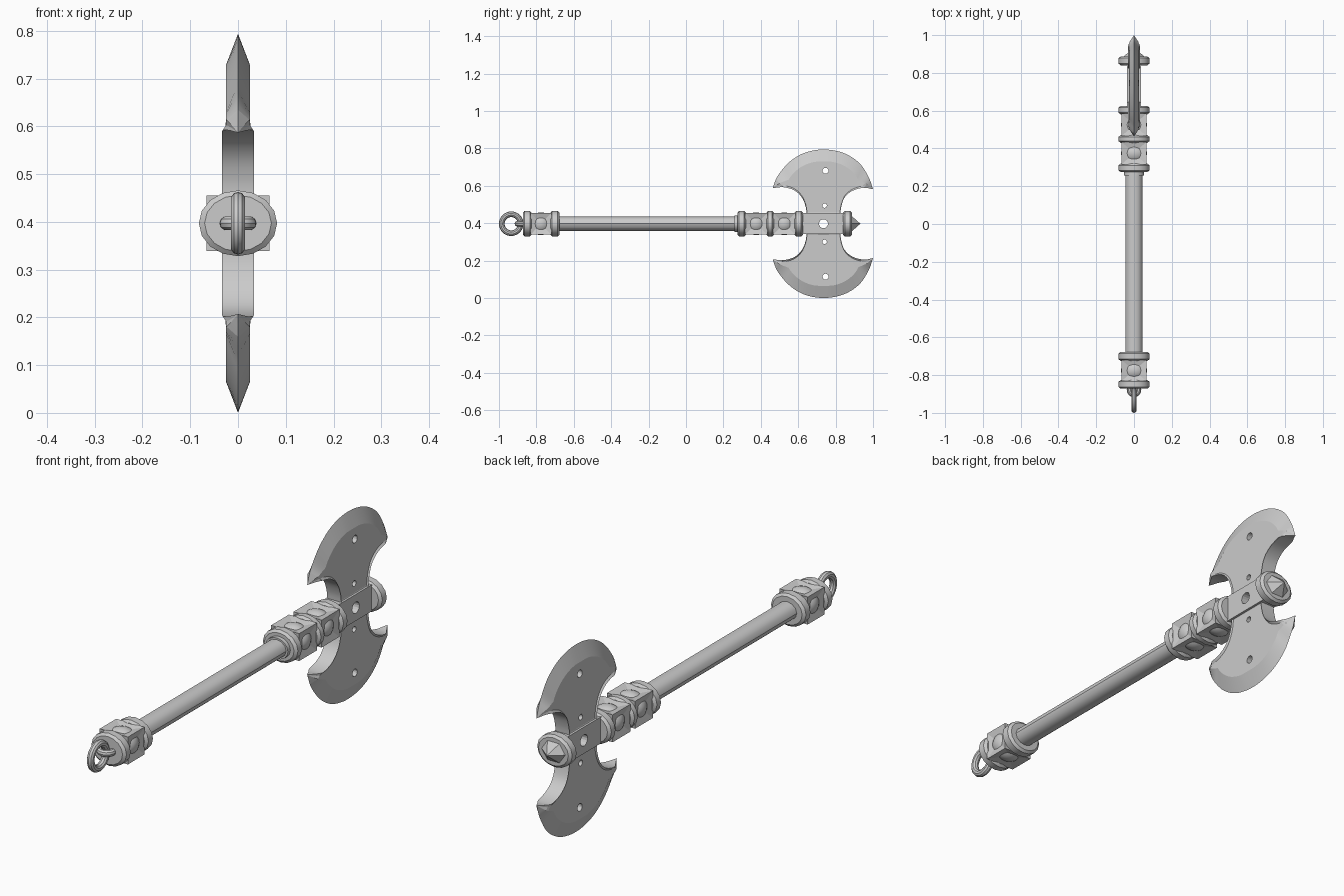
import bpy, bmesh, math
from mathutils import Vector

if "Cube" in bpy.data.objects:
    bpy.data.objects.remove(bpy.data.objects["Cube"])

AXIS = 0.397  # height of the handle axis


def finish(name, angle=35):
    ob = bpy.context.object
    ob.name = name
    bpy.ops.object.transform_apply(location=True, rotation=True, scale=True)
    bpy.ops.object.shade_smooth_by_angle(angle=math.radians(angle))
    return ob


def add_mesh(name, bm):
    bmesh.ops.remove_doubles(bm, verts=bm.verts, dist=1e-5)
    bmesh.ops.recalc_face_normals(bm, faces=bm.faces)
    me = bpy.data.meshes.new(name)
    bm.to_mesh(me)
    bm.free()
    ob = bpy.data.objects.new(name, me)
    bpy.context.collection.objects.link(ob)
    bpy.ops.object.select_all(action='DESELECT')
    bpy.context.view_layer.objects.active = ob
    ob.select_set(True)
    return ob


def lathe(name, profile, sides=16, squash=0.84, angle=35):
    """Elliptical turning along y; profile = (y, x radius)."""
    bm = bmesh.new()
    rings = []
    for y, r in profile:
        rings.append([bm.verts.new((r * math.cos(a), y, AXIS + squash * r * math.sin(a)))
                      for a in (2 * math.pi * k / sides for k in range(sides))])
    for a, b in zip(rings, rings[1:]):
        for k in range(sides):
            j = (k + 1) % sides
            bm.faces.new((a[k], a[j], b[j], b[k]))
    bm.faces.new(rings[0])
    bm.faces.new(rings[-1])
    add_mesh(name, bm)
    return finish(name, angle)


def collar(name, y0, y1):
    c = 0.009
    lathe(name, [(y0, 0.070), (y0 + c, 0.082), (y1 - c, 0.082), (y1, 0.070)])


def knot(name, y0, y1):
    """Four-cornered block with hollowed faces and a ball set into it."""
    yc, hy = (y0 + y1) / 2, (y1 - y0) / 2
    bm = bmesh.new()
    bmesh.ops.create_cube(bm, size=2)
    for v in bm.verts:
        v.co = (v.co.x * 0.066, yc + v.co.y * (hy + 0.005), AXIS + v.co.z * 0.058)
    sides = [f for f in bm.faces if abs(f.normal.y) < 0.5]
    for v in bmesh.ops.poke(bm, faces=sides)['verts']:
        v.co.x *= 0.75
        v.co.z = AXIS + (v.co.z - AXIS) * 0.75
    add_mesh(name + "_block", bm)
    bpy.ops.mesh.primitive_uv_sphere_add(segments=24, ring_count=14, radius=1, location=(0, yc, AXIS))
    bpy.context.object.scale = (0.069, 0.060, 0.061)
    finish(name + "_ball")


def smooth_path(pts, n):
    """Catmull-Rom path resampled to n + 1 points."""
    p = [Vector(q) for q in pts]
    p = [2 * p[0] - p[1]] + p + [2 * p[-1] - p[-2]]
    out = []
    for k in range(n + 1):
        u = k / n * (len(pts) - 1)
        i = min(int(u), len(pts) - 2)
        t = u - i
        a, b, c, d = p[i:i + 4]
        out.append(0.5 * (2 * b + (c - a) * t + (2 * a - 5 * b + 4 * c - d) * t * t
                          + (3 * b - a - 3 * c + d) * t ** 3))
    return out


def drill(ob, holes):
    for y, z, r in holes:
        bpy.ops.mesh.primitive_cylinder_add(vertices=16, radius=r, depth=0.3, location=(0, y, z),
                                            rotation=(0, math.pi / 2, 0))
        cut = bpy.context.object
        cut.hide_render = True
        mod = ob.modifiers.new("hole", 'BOOLEAN')
        mod.object, mod.operation, mod.solver = cut, 'DIFFERENCE', 'EXACT'
        bpy.context.view_layer.objects.active = ob
        bpy.ops.object.modifier_apply(modifier=mod.name)
        bpy.data.objects.remove(cut)


# Blade outline: sharp outer arc, and inner edge through both notches (y, height over axis)
ARC = [(0.463, 0.190), (0.49, 0.255), (0.553, 0.33), (0.634, 0.379), (0.735, 0.397),
       (0.84, 0.379), (0.925, 0.326), (0.976, 0.25), (1.0, 0.184)]
NOTCH_L = [(0.463, 0.190), (0.52, 0.195), (0.58, 0.178), (0.62, 0.14), (0.64, 0.09), (0.645, 0.045)]
NOTCH_R = [(0.825, 0.045), (0.83, 0.09), (0.848, 0.14), (0.89, 0.176), (0.95, 0.192), (1.0, 0.184)]


def blade(name, side):
    outer = smooth_path(ARC, 43)
    inner = smooth_path(NOTCH_L, 20)
    a, b = Vector(NOTCH_L[-1]), Vector(NOTCH_R[0])
    inner += [a.lerp(b, 1 / 3), a.lerp(b, 2 / 3)] + smooth_path(NOTCH_R, 20)
    bm = bmesh.new()
    sections = []
    for o, i in zip(outer, inner):
        d = (o - i).length
        if d < 1e-6:
            pts = [(0, o)] * 7
        else:
            bev = o.lerp(i, min(0.065, 0.5 * d) / d)
            lip = i.lerp(o, min(0.014, 0.25 * d) / d)
            w = min(1, d / 0.06)
            pts = [(0, o), (0.025 * w, bev), (0.026 * w, lip), (0.033 * w, i),
                   (-0.033 * w, i), (-0.026 * w, lip), (-0.025 * w, bev)]
        sections.append([bm.verts.new((x, q.x, AXIS + side * q.y)) for x, q in pts])
    for s, t in zip(sections, sections[1:]):
        for k in range(7):
            j = (k + 1) % 7
            bm.faces.new((s[k], s[j], t[j], t[k]))
    bmesh.ops.dissolve_degenerate(bm, edges=bm.edges, dist=1e-6)
    ob = add_mesh(name, bm)
    drill(ob, [(0.746, AXIS + side * 0.283, 0.016), (0.741, AXIS + side * 0.097, 0.012)])
    ob.select_set(True)
    finish(name, 14)


blade("upper_blade", 1)
blade("lower_blade", -1)

# Head socket with its through hole
bpy.ops.mesh.primitive_cube_add(size=1, location=(0, 0.732, AXIS))
socket = bpy.context.object
socket.scale = (0.074, 0.236, 0.112)
finish("head_socket")
drill(socket, [(0.735, AXIS, 0.024)])

# Handle and thin ferrule
lathe("handle", [(-0.69, 0.045), (0.29, 0.045)], sides=12)
lathe("ferrule", [(0.258, 0.053), (0.285, 0.053)])

# Collars and knots
for k, (y0, y1) in enumerate([(-0.872, -0.826), (-0.725, -0.677), (0.275, 0.32),
                              (0.43, 0.47), (0.58, 0.625), (0.84, 0.887)]):
    collar(f"collar_{k + 1}", y0, y1)
for k, (y0, y1) in enumerate([(-0.826, -0.725), (0.32, 0.43), (0.47, 0.58)]):
    knot(f"knot_{k + 1}", y0, y1)

# Faceted point on the head end
lathe("head_point", [(0.88, 0.064), (0.932, 0.0005)], sides=6, angle=10)

# Pommel staple and hanging ring
bpy.ops.mesh.primitive_torus_add(location=(0, -0.878, AXIS), major_radius=0.024, minor_radius=0.0145,
                                 major_segments=24, minor_segments=10)
finish("pommel_staple")
bpy.ops.mesh.primitive_torus_add(location=(0, -0.9345, AXIS), rotation=(0, math.pi / 2, 0),
                                 major_radius=0.0505, minor_radius=0.015,
                                 major_segments=32, minor_segments=10)
finish("pommel_ring")
